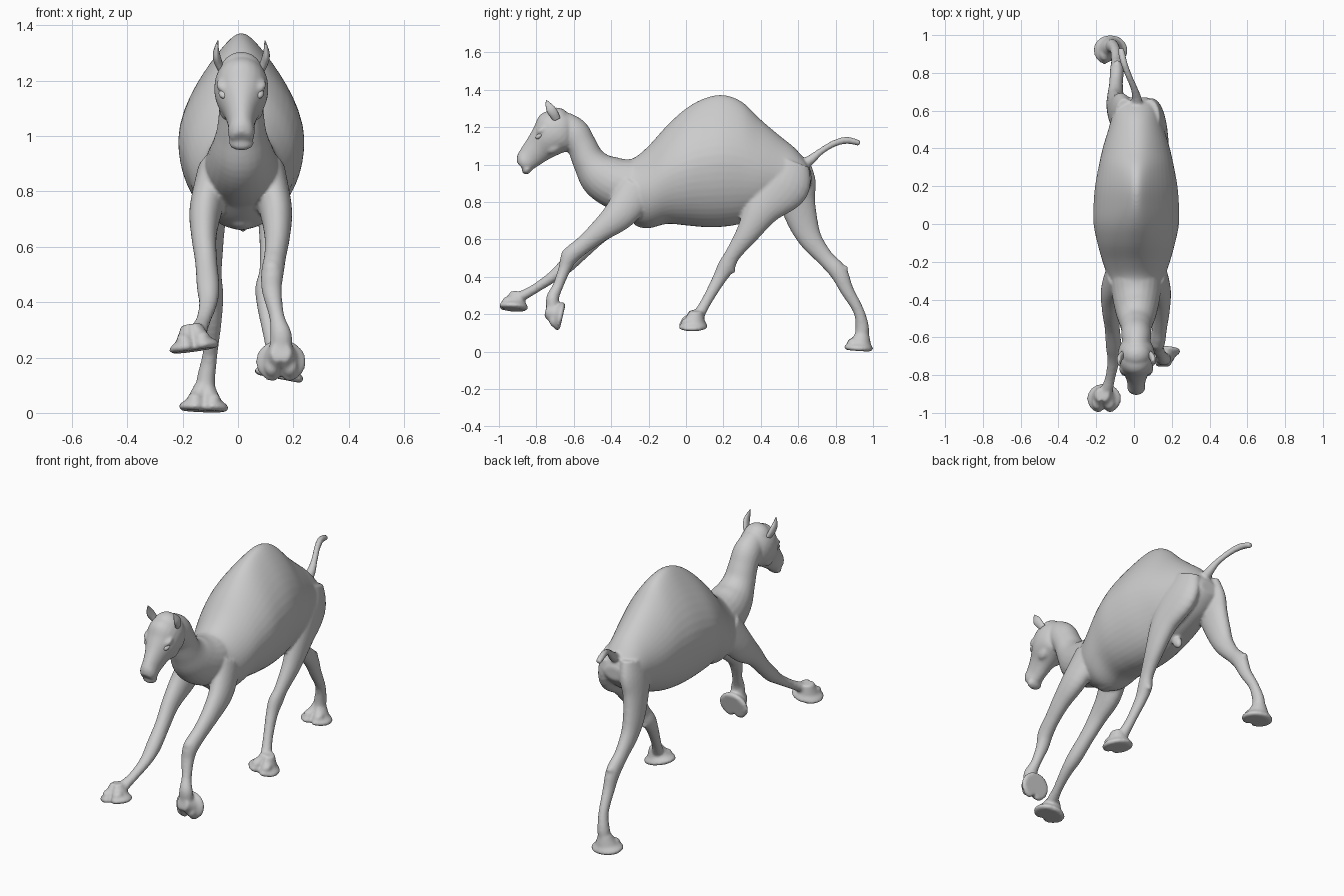
import bpy, bmesh, math
from mathutils import Vector, Matrix

CX = 0.012  # slight sideways offset of the trunk


def spline(rows, n=5):
    """Catmull-Rom resampling of rows of numbers."""
    out = []
    for i in range(len(rows) - 1):
        a, b, c, d = (rows[max(i - 1, 0)], rows[i], rows[i + 1], rows[min(i + 2, len(rows) - 1)])
        for s in range(n):
            t = s / n
            out.append([0.5 * (2 * q + (r - p) * t + (2 * p - 5 * q + 4 * r - u) * t * t
                               + (3 * q - p - 3 * r + u) * t ** 3) for p, q, r, u in zip(a, b, c, d)])
    return out + [list(rows[-1])]


def skin(bm, rings):
    """Closed surface through rings of points."""
    loops = [[bm.verts.new(p) for p in ring] for ring in rings]
    m = len(loops[0])
    for a, b in zip(loops, loops[1:]):
        for j in range(m):
            bm.faces.new((a[j], a[(j + 1) % m], b[(j + 1) % m], b[j]))
    bm.faces.new(loops[0][::-1])
    bm.faces.new(loops[-1])


def tube(bm, rows, m=24):
    """Rows: x, y, z, half width in x, half width across the path."""
    rows = spline(rows)
    rings = []
    for i, (x, y, z, rx, rn) in enumerate(rows):
        a, b = rows[max(i - 1, 0)], rows[min(i + 1, len(rows) - 1)]
        t = Vector((0, b[1] - a[1], b[2] - a[2])).normalized()
        n = Vector((0, -t.z, t.y))
        rings.append([Vector((x + rx * math.cos(2 * math.pi * j / m), y, z))
                      + n * rn * math.sin(2 * math.pi * j / m) for j in range(m)])
    skin(bm, rings)


def ball(bm, centre, size, tilt=0):
    mat = Matrix.Translation(centre) @ Matrix.Rotation(math.radians(tilt), 4, 'X') @ Matrix.Diagonal((*size, 1))
    bmesh.ops.create_uvsphere(bm, u_segments=20, v_segments=12, radius=1, matrix=mat)


def foot(bm, centre, pitch=0, roll=0):
    """Broad two-toed pad; the toes point to local -y."""
    mat = (Matrix.Translation(centre) @ Matrix.Rotation(math.radians(pitch), 4, 'X')
           @ Matrix.Rotation(math.radians(roll), 4, 'Y'))
    rings = []
    for z, rx, ry, dy in ((-.012, .08, .07, 0), (0, .092, .082, 0), (.012, .086, .076, 0),
                          (.028, .064, .062, .004), (.055, .05, .05, .01), (.085, .036, .036, .016)):
        ring = []
        for j in range(48):
            a = 2 * math.pi * j / 48
            k = 1 - .36 * math.exp(-((a - 1.5 * math.pi) / .2) ** 2)
            ring.append(mat @ Vector((rx * k * math.cos(a), ry * k * math.sin(a) + dy, z)))
        rings.append(ring)
    skin(bm, rings)
    for s in (-1, 1):  # toe knuckles
        ball(bm, mat @ Vector((s * .032, -.028, .032)), (.028, .034, .022), pitch + 20)


def finish(bm, name, voxel=0):
    bmesh.ops.recalc_face_normals(bm, faces=bm.faces)
    me = bpy.data.meshes.new(name)
    bm.to_mesh(me)
    bm.free()
    ob = bpy.data.objects.new(name, me)
    bpy.context.collection.objects.link(ob)
    bpy.context.view_layer.objects.active = ob
    if voxel:
        mod = ob.modifiers.new("fuse", 'REMESH')
        mod.mode, mod.voxel_size = 'VOXEL', voxel
        sm = ob.modifiers.new("soften", 'SMOOTH')
        sm.factor, sm.iterations = 0.5, 5
        for nm in ("fuse", "soften"):
            bpy.ops.object.modifier_apply(modifier=nm)
    for p in ob.data.polygons:
        p.use_smooth = True
    return ob


body = bmesh.new()

# Trunk with hump: y, top, bottom, half width
trunk = [(-.42, .98, .80, .09), (-.36, 1.02, .75, .12), (-.28, 1.035, .69, .15), (-.2, 1.10, .662, .178),
         (-.1, 1.21, .683, .206), (0, 1.30, .675, .226), (.1, 1.355, .666, .226), (.2, 1.372, .668, .218),
         (.3, 1.335, .685, .20), (.4, 1.24, .72, .178), (.5, 1.155, .76, .148), (.58, 1.09, .80, .125),
         (.64, 1.02, .85, .10), (.67, .96, .89, .06)]
rings = []
for y, top, bot, w in spline(trunk):
    zw = bot + .48 * (top - bot)
    k = .1 + .42 * math.exp(-((y - .15) / .25) ** 2)
    ring = []
    for j in range(48):
        c, s = math.cos(2 * math.pi * j / 48), math.sin(2 * math.pi * j / 48)
        ring.append(Vector((CX + w * c * (1 - k * max(s, 0) ** 1.7), y,
                            zw + s * ((top - zw) if s > 0 else (zw - bot)))))
    rings.append(ring)
skin(body, rings)

# Neck
tube(body, [(CX, -.22, .87, .14, .16), (CX, -.36, .895, .13, .14), (CX, -.455, .945, .112, .123),
            (CX, -.517, 1.018, .09, .09), (CX, -.557, 1.10, .08, .08), (CX, -.60, 1.165, .078, .086),
            (CX, -.66, 1.20, .07, .085)])

# Head and muzzle
tube(body, [(CX, -.61, 1.235, .05, .05), (CX, -.65, 1.21, .085, .098), (CX, -.695, 1.175, .098, .125),
            (CX, -.74, 1.133, .09, .102), (CX, -.79, 1.085, .062, .08), (CX, -.835, 1.04, .048, .066),
            (CX, -.865, 1.008, .048, .054), (CX, -.884, .99, .034, .032)])
ball(body, (CX, -.69, 1.225), (.08, .075, .08))
ball(body, (CX, -.85, .975), (.046, .03, .024), 40)

# Brows, cheeks and nostrils
for s in (-1, 1):
    ball(body, (CX + s * .064, -.772, 1.187), (.028, .034, .014), 40)
    ball(body, (CX + s * .05, -.70, 1.10), (.03, .055, .035), 40)
    ball(body, (CX + s * .026, -.874, 1.035), (.016, .016, .022), 30)

# Front legs: right one folding, left one reaching forward
tube(body, [(.10, -.25, .88, .07, .11), (.135, -.35, .74, .06, .088), (.142, -.46, .645, .047, .06),
            (.135, -.55, .57, .04, .047), (.125, -.62, .51, .041, .046), (.122, -.65, .44, .036, .033),
            (.14, -.685, .35, .028, .028), (.155, -.712, .29, .038, .034), (.155, -.712, .235, .042, .036)])
foot(body, (.155, -.672, .185), pitch=77)
tube(body, [(-.075, -.25, .88, .07, .11), (-.115, -.35, .74, .06, .088), (-.123, -.46, .64, .046, .058),
            (-.115, -.55, .545, .04, .045), (-.108, -.645, .455, .041, .041), (-.108, -.72, .395, .033, .03),
            (-.125, -.81, .335, .027, .025), (-.145, -.88, .295, .034, .028), (-.155, -.915, .265, .036, .026)])
foot(body, (-.158, -.925, .237), pitch=-4, roll=-8)

# Hind legs: right one swinging forward, left one pushing off
tube(body, [(.085, .565, 1.02, .05, .10), (.103, .515, .90, .068, .15), (.124, .41, .765, .06, .098),
            (.125, .33, .635, .048, .063), (.113, .25, .52, .035, .042), (.10, .215, .455, .037, .046),
            (.10, .175, .385, .031, .036), (.12, .11, .27, .027, .028), (.142, .065, .19, .034, .032),
            (.148, .045, .15, .036, .033)])
foot(body, (.148, .035, .135), roll=11)
tube(body, [(-.05, .565, 1.0, .05, .10), (-.066, .58, .90, .06, .115), (-.084, .595, .80, .056, .097),
            (-.096, .63, .68, .05, .078), (-.098, .673, .59, .044, .06), (-.095, .745, .50, .036, .045),
            (-.09, .815, .425, .037, .047), (-.09, .86, .33, .031, .036), (-.10, .922, .22, .027, .029),
            (-.115, .942, .13, .033, .036), (-.12, .935, .06, .036, .038)])
foot(body, (-.124, .92, .018), pitch=-4, roll=2)

# Knee and heel bumps, chest pad and belly sheath
ball(body, (.10, .24, .45), (.025, .02, .035), 30)
ball(body, (-.09, .842, .43), (.025, .02, .035), -30)
ball(body, (.123, -.645, .52), (.03, .022, .035), -20)
ball(body, (CX, -.21, .69), (.05, .07, .03))
ball(body, (CX + .005, .395, .695), (.022, .03, .045), 30)

# Tail
tube(body, [(.015, .60, .985, .035, .035), (.015, .665, 1.025, .026, .026), (0, .72, 1.07, .019, .018),
            (-.03, .79, 1.112, .018, .018), (-.055, .86, 1.13, .019, .019), (-.07, .93, 1.114, .018, .015)])
finish(body, "camel_body", voxel=.008)

# Ears and eyes
for s, side in ((-1, "left"), (1, "right")):
    ear = bmesh.new()
    tube(ear, [(CX + s * .072, -.69, 1.24, .014, .02), (CX + s * .084, -.705, 1.268, .015, .024),
               (CX + s * .09, -.722, 1.295, .013, .025), (CX + s * .089, -.737, 1.322, .007, .015),
               (CX + s * .085, -.747, 1.345, .002, .002)], 16)
    finish(ear, "ear_" + side)
    eye = bmesh.new()
    ball(eye, (CX + s * .062, -.782, 1.155), (.02, .026, .014), 40)
    finish(eye, "eye_" + side)
